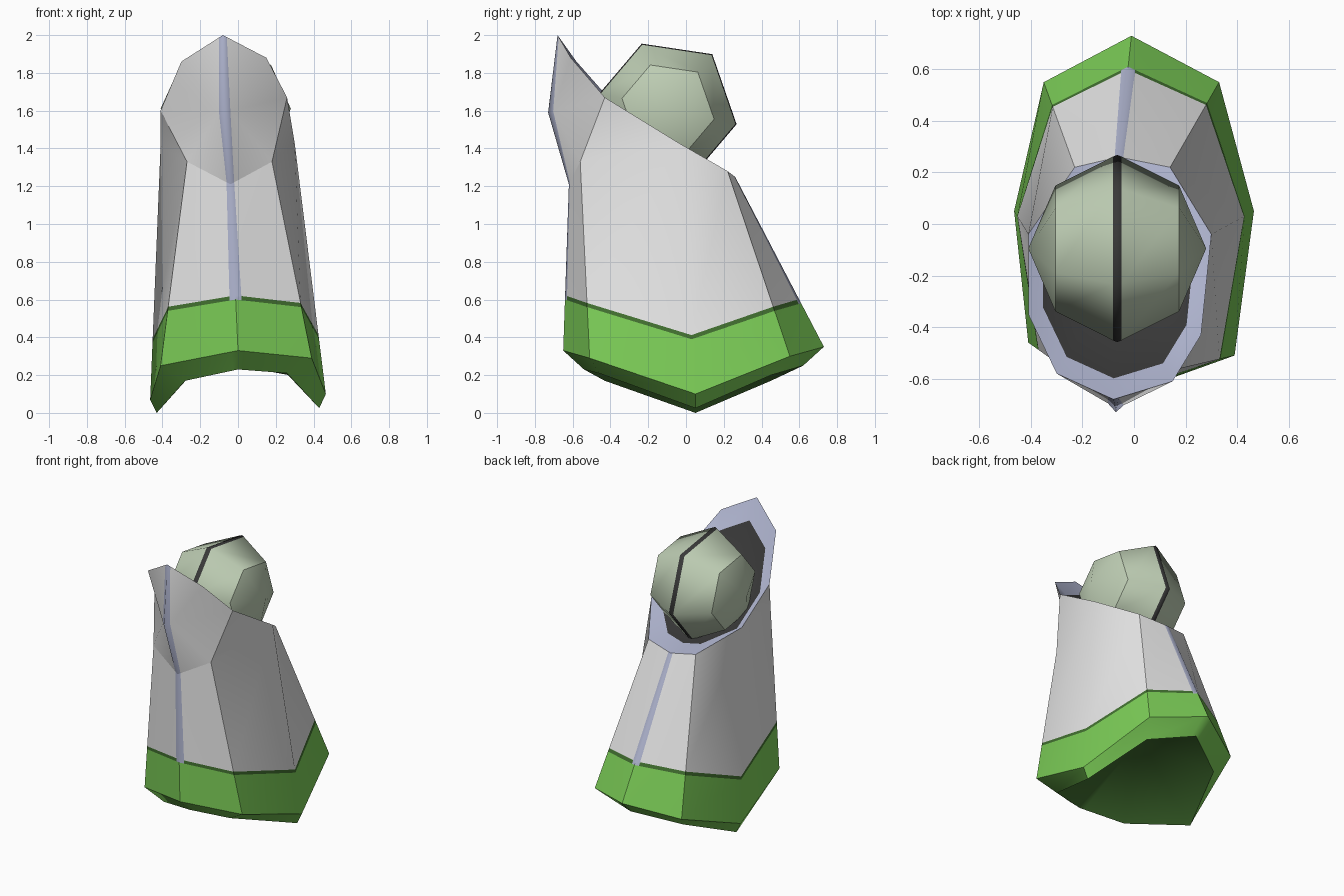
import bpy, math
from mathutils import Vector as V

if "Cube" in bpy.data.objects:
    bpy.data.objects.remove(bpy.data.objects["Cube"])


def mat(name, rgb):
    m = bpy.data.materials.new(name)
    m.diffuse_color = (*rgb, 1)
    m.use_nodes = True
    m.node_tree.nodes["Principled BSDF"].inputs["Base Color"].default_value = m.diffuse_color
    return m


grey = mat("light grey", (0.80, 0.80, 0.80))
green = mat("leaf green", (0.20, 0.61, 0.095))
dark_green = mat("dark green", (0.055, 0.165, 0.03))
lavender = mat("lavender", (0.44, 0.47, 0.64))
black = mat("charcoal", (0.04, 0.04, 0.04))
sage = mat("sage", (0.52, 0.62, 0.46))
SPLIT = 0.09  # stripe half width, as a fraction of the front/back panels


class Builder:
    """Collects faces with a material each, then makes a welded object."""

    def __init__(self, name, mats):
        self.name, self.mats = name, mats
        self.verts, self.faces, self.idx = [], [], []

    def face(self, pts, m):
        ids = []
        for p in pts:
            key = tuple(round(c, 5) for c in p)
            if key not in self.verts:
                self.verts.append(key)
            ids.append(self.verts.index(key))
        self.faces.append(ids)
        self.idx.append(self.mats.index(m))

    def band(self, lo, hi, m, stripe=(), stripe_mat=None):
        n = len(lo)
        for i in range(n):
            j = (i + 1) % n
            self.face((lo[i], lo[j], hi[j], hi[i]), stripe_mat if i in stripe else m)

    def fan(self, ring, apex, m, flip=False):
        for i in range(len(ring)):
            a, b = ring[i], ring[(i + 1) % len(ring)]
            self.face((b, a, apex) if flip else (a, b, apex), m)

    def finish(self, angle):
        me = bpy.data.meshes.new(self.name)
        me.from_pydata(self.verts, [], self.faces)
        for m in self.mats:
            me.materials.append(m)
        me.polygons.foreach_set("material_index", self.idx)
        me.shade_smooth()
        me.set_sharp_from_angle(angle=math.radians(angle))
        ob = bpy.data.objects.new(self.name, me)
        bpy.context.collection.objects.link(ob)
        return ob


def split(r):
    """Eight-sided ring (front first) with extra points beside front and back."""
    F, FR, R, BR, B, BL, L, FL = r
    s = SPLIT
    return [F, F.lerp(FR, s), FR, R, BR, B.lerp(BR, s), B, B.lerp(BL, s),
            BL, L, FL, F.lerp(FL, s)]


def at_height(lo, hi, heights):
    return [a.lerp(b, (z - a.z) / (b.z - a.z)) for a, b, z in zip(lo, hi, heights)]


# Cross-sections: front, front right, right, back right, back, and round the left
bottom = [V(p) for p in ((0, -.54, .23), (.26, -.46, .21), (.43, .05, .025), (.27, .45, .20),
                         (0, .62, .25), (-.29, .45, .17), (-.43, .05, 0), (-.28, -.43, .17))]
hem = [V(p) for p in ((0, -.65, .33), (.39, -.51, .29), (.465, .05, .10), (.33, .55, .30),
                      (-.01, .73, .35), (-.35, .55, .26), (-.465, .05, .07), (-.41, -.46, .25))]
top = [V(p) for p in ((-.04, -.62, 1.21), (.18, -.56, 1.33), (.30, -.04, 1.43), (.14, .22, 1.28),
                      (-.06, .26, 1.25), (-.23, .22, 1.27), (-.41, -.04, 1.41), (-.27, -.56, 1.33))]
heights = (.60, .56, .39, .54, .58, .53, .37, .54)
paint = at_height(hem, top, heights)
trim = at_height(hem, top, [z + .022 for z in heights])

# Collar rows: left, centre, right
low = (top[7], top[0], top[1])
mid = (V((-.41, -.35, 1.60)), V((-.07, -.73, 1.59)), V((.26, -.43, 1.67)))
peak = (V((-.30, -.58, 1.86)), V((-.08, -.68, 2.0)), V((.15, -.61, 1.88)))

# Body: tapered skirt with centre stripes, green hem, hollow underside
body = Builder("body", [grey, green, dark_green, lavender])
stripes = (0, 5, 6, 11)
b, h, p, t, u = (split(r) for r in (bottom, hem, paint, trim, top))
body.fan(b, V((0, .05, .48)), dark_green, flip=True)
body.band(b, h, green)
body.band(h, p, green)
body.band(p, t, dark_green, stripes, lavender)
body.band(t, u, grey, stripes, lavender)
body.face((top[1], top[2], mid[2]), grey)
body.face((top[6], top[7], mid[0]), grey)
body.finish(42)

# Collar: tall smooth shield, bulging forward along its middle row
collar = Builder("collar", [grey, lavender])
for lo, hi, rising in ((low, mid, False), (mid, peak, True)):
    for side in (0, 2):
        a, c = lo[1].lerp(lo[side], SPLIT), hi[1].lerp(hi[side], SPLIT)
        if rising:
            tris = ((lo[side], a, hi[side]), (a, c, hi[side]))
        else:
            tris = ((lo[side], a, c), (lo[side], c, hi[side]))
        strip = (a, lo[1], hi[1], c)
        for f, m in ((tris[0], grey), (tris[1], grey), (strip, lavender)):
            collar.face(f if side == 0 else f[::-1], m)
collar.finish(75)

# Lining: pale rim band around a dark sunken opening
lining = Builder("lining", [lavender, black])
rim = [peak[1], peak[2], mid[2], *top[2:7], mid[0], peak[0]]
inner = [q.lerp(V((-.07, -.20, 1.45)), .30 if q.y > 0 else .17) - V((0, 0, .04)) for q in rim]
lining.band(rim, inner, lavender)
lining.fan(inner, V((-.07, -.20, 1.30)), black)
lining.finish(50)

# Ball: six-sided rings along x with a thin dark centre band
ball = Builder("ball", [sage, black])
C = V((-.065, -.095, 1.61))


def ball_ring(x, r):
    return [C + V((x, r * math.cos(a), r * math.sin(a)))
            for a in map(math.radians, (-12.7, 51, 112, 167.3, 231, 292))]


w = .017
rings = [ball_ring(x, r) for x, r in ((-.24, .25), (-w, .365), (0, .372), (w, .365), (.24, .25))]
for i in range(4):
    ball.band(rings[i + 1], rings[i], black if i in (1, 2) else sage)
ball.fan(rings[0], C + V((-.345, 0, 0)), sage)
ball.fan(rings[-1], C + V((.345, 0, 0)), sage, flip=True)
ob = ball.finish(180)
me = ob.data
for f in me.polygons:  # consistent outward faces
    if f.normal.dot(f.center - C) < 0:
        f.flip()
sharp = me.attributes.get("sharp_edge") or me.attributes.new("sharp_edge", "BOOLEAN", "EDGE")
for e in me.edges:  # crisp edge only around the two side caps
    xs = [me.vertices[v].co.x - C.x for v in e.vertices]
    sharp.data[e.index].value = all(abs(abs(x) - .24) < .01 for x in xs)
